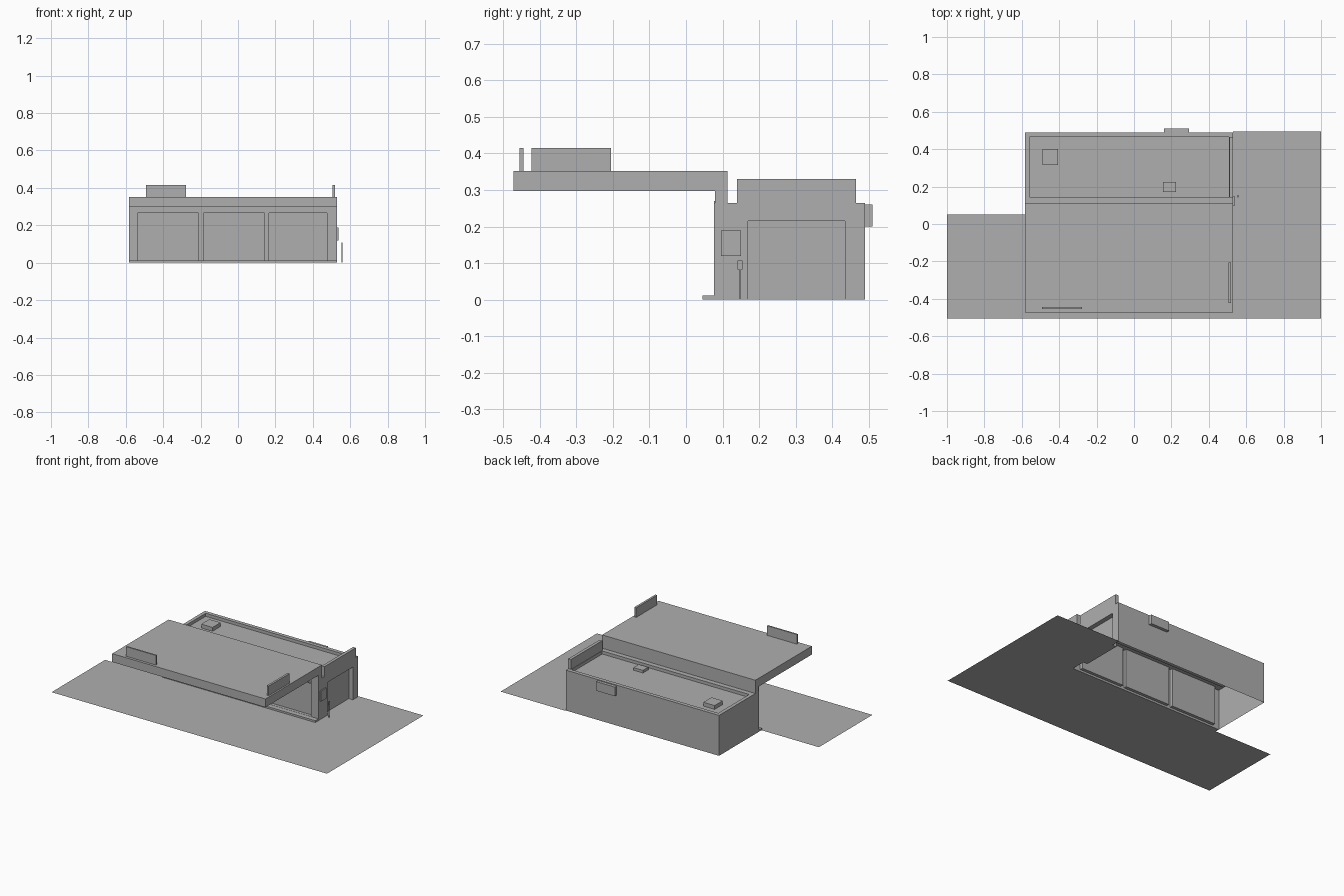
import bpy
import bmesh
from mathutils import Vector

cube = bpy.data.objects.get("Cube")
if cube:
    bpy.data.objects.remove(cube)

# One neutral grey for everything
grey = bpy.data.materials.new("plain grey")
grey.use_nodes = True
colour = (0.43, 0.43, 0.43, 1)
grey.diffuse_color = colour
grey.node_tree.nodes["Principled BSDF"].inputs["Base Color"].default_value = colour


def finish(name, bm):
    mesh = bpy.data.meshes.new(name)
    bm.to_mesh(mesh)
    bm.free()
    mesh.materials.append(grey)
    obj = bpy.data.objects.new(name, mesh)
    bpy.context.collection.objects.link(obj)
    return obj


def box(name, xs, ys, zs):
    """Box between the given limits on each axis."""
    bm = bmesh.new()
    bmesh.ops.create_cube(bm, size=1)
    for v in bm.verts:
        v.co = [lim[0] + (c + 0.5) * (lim[1] - lim[0])
                for c, lim in zip(v.co, (xs, ys, zs))]
    return finish(name, bm)


def panel(name, us, vs, place, outward, holes=(), depth=0.02):
    """Open sheet cut at us and vs; the cells in holes are recessed."""
    bm = bmesh.new()
    outward = Vector(outward)
    grid = [[bm.verts.new(place(u, v)) for v in vs] for u in us]
    recessed = []
    for i in range(len(us) - 1):
        for j in range(len(vs) - 1):
            f = bm.faces.new((grid[i][j], grid[i + 1][j],
                              grid[i + 1][j + 1], grid[i][j + 1]))
            f.normal_update()
            if f.normal.dot(outward) < 0:
                f.normal_flip()
            if (i, j) in holes:
                recessed.append(f)
    if recessed:
        new = bmesh.ops.extrude_discrete_faces(bm, faces=recessed)["faces"]
        verts = list({v for f in new for v in f.verts})
        bmesh.ops.translate(bm, verts=verts, vec=-outward * depth)
    return finish(name, bm)


LEFT, RIGHT = -0.583, 0.53
FRONT, BACK = 0.077, 0.49
TOP, SOFFIT, DECK = 0.265, 0.297, 0.352

# Forecourt ground, wrapping around the front and one side
bm = bmesh.new()
outline = [(-1, -0.505), (1, -0.505), (1, 0.495), (RIGHT, 0.495),
           (RIGHT, 0.05), (-1, 0.05)]
bm.faces.new([bm.verts.new((x, y, 0)) for x, y in outline])
finish("ground", bm)

# Building shell, open below
panel("front_wall", [LEFT, -0.537, -0.211, -0.185, 0.142, 0.166, 0.476, RIGHT],
      [0, 0.013, 0.27, SOFFIT], lambda u, v: (u, FRONT, v), (0, -1, 0),
      holes={(1, 1), (3, 1), (5, 1)})
panel("right_wall", [FRONT, 0.17, 0.435, BACK], [0, 0.215, TOP],
      lambda u, v: (RIGHT, u, v), (1, 0, 0), holes={(1, 0)}, depth=0.03)
panel("left_wall", [FRONT, BACK], [0, TOP],
      lambda u, v: (LEFT, u, v), (-1, 0, 0))
panel("back_wall", [LEFT, RIGHT], [0, TOP],
      lambda u, v: (u, BACK, v), (0, 1, 0))
panel("roof", [LEFT, -0.56, 0.507, RIGHT], [FRONT, 0.145, 0.465, BACK],
      lambda u, v: (u, v, TOP), (0, 0, 1), holes={(1, 1)})
box("front_header", (LEFT, RIGHT), (FRONT + 0.002, 0.113), (TOP, SOFFIT))
box("door_transom", (0.166, 0.476), (0.09, 0.097), (0.22, 0.226))
box("front_curb", (LEFT, RIGHT), (0.045, FRONT), (0, 0.012))

# Canopy and the sign boards around the building
box("canopy", (LEFT, RIGHT), (-0.472, 0.113), (SOFFIT, DECK))
box("canopy_front_sign", (-0.493, -0.277), (-0.455, -0.445), (DECK, 0.415))
box("canopy_side_sign", (0.505, 0.519), (-0.423, -0.205), (DECK, 0.415))
box("roof_side_sign", (0.51, RIGHT), (0.14, 0.465), (TOP, 0.33))
box("back_sign", (0.16, 0.295), (BACK, 0.51), (0.2, 0.26))
box("wall_notice", (RIGHT, 0.537), (0.096, 0.15), (0.12, 0.189))

# Rooftop units
box("roof_unit_large", (-0.488, -0.406), (0.316, 0.4), (0.245, 0.27))
box("roof_unit_small", (0.155, 0.225), (0.17, 0.225), (0.245, 0.262))

# Slim service post beside the building
box("service_post", (0.554, 0.559), (0.146, 0.151), (0, 0.085))
box("service_post_head", (0.553, 0.56), (0.141, 0.155), (0.083, 0.107))
